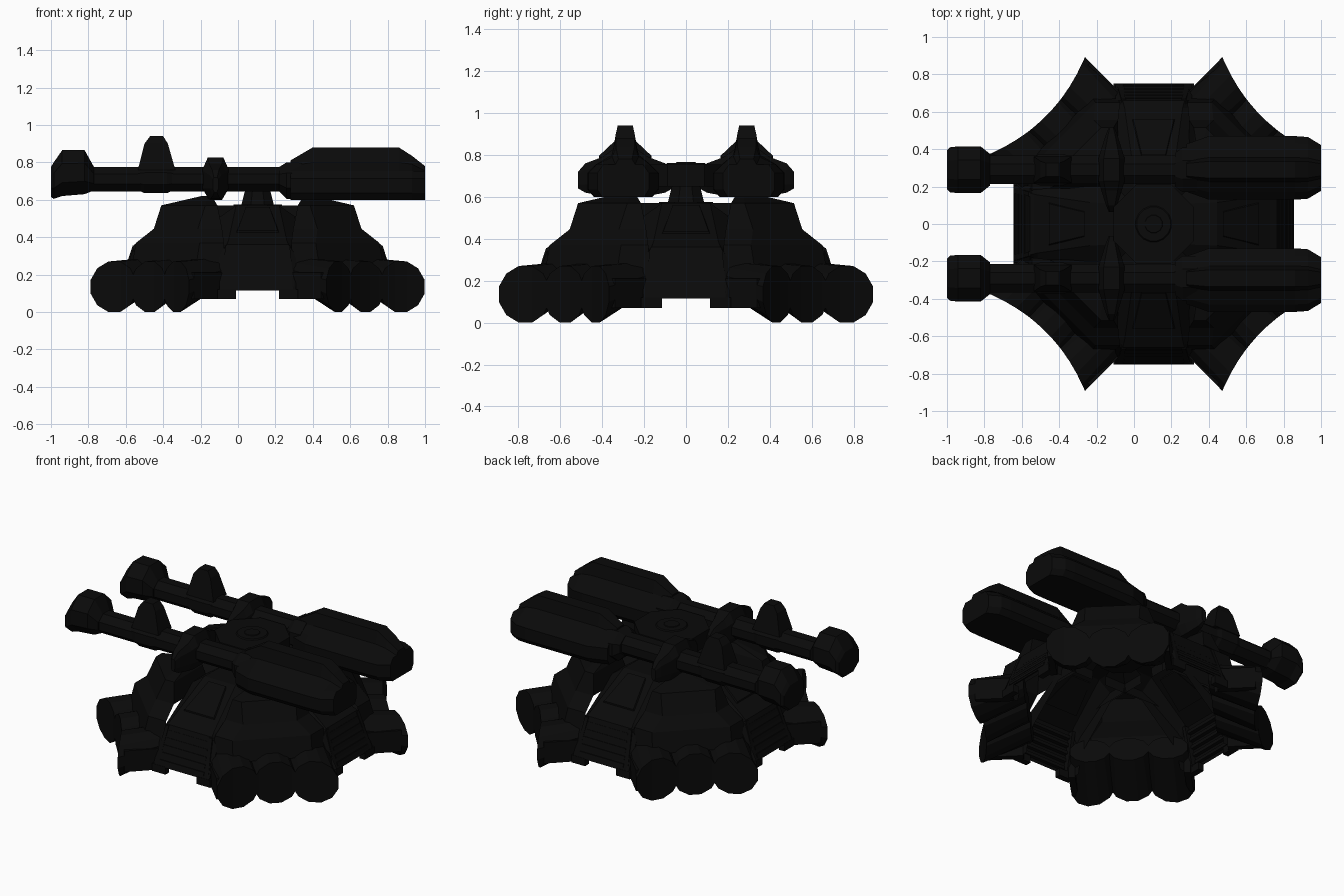
import bpy, bmesh, math

if "Cube" in bpy.data.objects:
    bpy.data.objects.remove(bpy.data.objects["Cube"])

CX = 0.105      # base centre along x
GY = 0.29       # gun offset from the centre line

mat = bpy.data.materials.new("dark_metal")
mat.diffuse_color = (0.003, 0.003, 0.003, 1)
mat.use_nodes = True
mat.node_tree.nodes["Principled BSDF"].inputs["Base Color"].default_value = mat.diffuse_color


def finish(name, bm):
    bmesh.ops.recalc_face_normals(bm, faces=bm.faces[:])
    me = bpy.data.meshes.new(name)
    bm.to_mesh(me)
    bm.free()
    me.materials.append(mat)
    ob = bpy.data.objects.new(name, me)
    bpy.context.collection.objects.link(ob)
    return ob


def loft(name, rings, place=lambda p: p, strip_cap=False, closed=True, caps=(True, True)):
    """Skin equal-length rings (or open strips) and cap the chosen ends."""
    bm = bmesh.new()
    vs = [[bm.verts.new(place(p)) for p in r] for r in rings]
    n = len(rings[0])
    for a, b in zip(vs, vs[1:]):
        for i in range(n if closed else n - 1):
            bm.faces.new((a[i], a[(i + 1) % n], b[(i + 1) % n], b[i]))
    if caps[0]:
        bm.faces.new(vs[0])
    if strip_cap:
        for k in range(n // 2 - 1):
            bm.faces.new((vs[-1][k], vs[-1][k + 1], vs[-1][n - 2 - k], vs[-1][n - 1 - k]))
    elif caps[1]:
        bm.faces.new(vs[-1])
    return finish(name, bm)


def ngon(n, ry, rz, cy, cz):
    """Flat-sided polygon as (y, z) pairs."""
    k = 1 / math.cos(math.pi / n)
    return [(cy + ry * k * math.cos((i + .5) * 2 * math.pi / n),
             cz + rz * k * math.sin((i + .5) * 2 * math.pi / n)) for i in range(n)]


def turned(q):
    """Quarter-turn placement about the base centre."""
    c, s = round(math.cos(q * math.pi / 2)), round(math.sin(q * math.pi / 2))
    return lambda p: (CX + c * p[0] - s * p[1], s * p[0] + c * p[1], p[2])


def disc(name, r, z0, z1, r2=None, n=8):
    rings = [[(CX + x, y, z) for x, y in ngon(n, rr, rr, 0, 0)]
             for rr, z in ((r, z0), (r2 or r, z1))]
    return loft(name, rings)


# Corner armour, a hollow shell: (z, inner edge, half size, chamfer start)
armour = [(.24, .18, .675, .33), (.37, .18, .65, .31), (.445, .19, .555, .32),
          (.57, .215, .515, .28), (.62, .245, .30, .27)]
for q in range(4):
    loft("lower_armour", [[(a, c, z), (a, b, z), (b, a, z), (c, a, z)] for z, c, a, b in armour[:3]],
         turned(q), closed=False, caps=(False, False))
    loft("upper_armour", [[(c, c, z), (a, c, z), (a, b, z), (b, a, z), (c, a, z)]
                          for z, c, a, b in armour[2:]], turned(q), caps=(False, True))

# Three round foot lobes per corner, narrowing inward, ends cut to a concave curve
for q in range(4):
    put = turned(q)
    diag = lambda p, put=put: put(((p[0] + p[1]) * .7071, (p[0] - p[1]) * .7071, p[2]))
    for t0 in (-.237, 0, .237):
        outer, inner = ngon(12, .135, .135, t0, .135), ngon(12, .12, .075, t0, .215)
        loft("foot_lobe", [[(.56, t, z) for t, z in inner],
                           [(.815 + .55 * t * t, t, z) for t, z in outer]], diag, True)
    # side walls joining the lobes to the bays
    for s in (-1, 1):
        loft("foot_wall", [[(r, s * .33, .07), (r, s * .37, .07), (r, s * .37, .21), (r, s * .33, .21)]
                           for r in (.62, .85)], diag)

# Side bays with sloping vents: (out, bottom, mid half width, mid z, top half width, top z)
bay = [(.05, .45, .2, .51, .105, .57), (.34, .45, .2, .51, .115, .57), (.62, .20, .205, .33, .155, .385),
       (.64, .08, .205, .31, .16, .372), (.66, .08, .205, .30, .165, .36), (.75, .08, .205, .11, .19, .115)]
for q in range(4):
    put = turned(q)
    loft("side_bay", [[(-.205, o, b), (-hm, o, zm), (-ht, o, zt), (ht, o, zt), (hm, o, zm), (.205, o, b)]
                      for o, b, hm, zm, ht, zt in bay], put, closed=False, caps=(False, False))
    # vent slats
    for i in range(5):
        f = .1 + i * .19
        o, z, h = .75 - .09 * f, .12 + .23 * f, .165 - .02 * f
        loft("vent_slat", [[(x, o - .02, z - .01), (x, o + .006, z - .01),
                            (x, o, z + .012), (x, o - .02, z + .012)] for x in (-h, h)], put)
    for s in (-1, 1):
        # vent frame rails
        loft("vent_rail", [[(s * (h + d), o + e, z) for d, e in
                            ((-.012, -.03), (.012, -.03), (.012, .008), (-.012, .008))]
                           for h, o, z in ((.185, .74, .11), (.16, .66, .355))], put)
        # low skirts beside the central notch
        loft("bay_skirt", [[(s * x, .71, .07), (s * x, .75, .07), (s * x, .75, .12), (s * x, .71, .12)]
                           for x in (.115, .215)], put)
    # raised wedge on the roof slope
    loft("roof_wedge", [[(-h, o, z - .01), (h, o, z - .01), (h * .9, o, z + .01), (-h * .9, o, z + .01)]
                        for o, h, z in ((.37, .07, .552), (.56, .12, .425))], put)

# Pivot
disc("pivot_base", .13, .5, .575)
disc("pivot_pillar", .09, .56, .67, .062)
disc("gun_hub", .215, .65, .755)
disc("hub_ring", .10, .75, .762, .09, 16)
disc("hub_cap", .05, .758, .766, .045, 12)


def tube(name, s, stations, n=8):
    """Octagonal body along x: (x, half y, bottom z, top z)."""
    rings = [[(x, s * y, z) for y, z in ngon(n, hy, (t - b) / 2, GY, (t + b) / 2)]
             for x, hy, b, t in stations]
    return loft(name, rings)


for s in (-1, 1):
    tube("barrel", s, [(-.8, .075, .645, .775), (.32, .075, .645, .775)])
    tube("muzzle", s, [(-1, .105, .615, .775), (-.985, .12, .605, .80), (-.94, .125, .62, .865),
                       (-.82, .125, .63, .865), (-.77, .085, .65, .775)])
    tube("sight_collar", s, [(-.54, .07, .655, .775), (-.5, .085, .635, .79),
                             (-.38, .085, .635, .79), (-.34, .07, .655, .775)])
    # upright fin
    loft("sight_fin", [[(x0, s * (GY - h), z), (x1, s * (GY - h), z),
                        (x1, s * (GY + h), z), (x0, s * (GY + h), z)]
                       for x0, x1, h, z in ((-.535, -.335, .07, .76), (-.50, -.375, .045, .90),
                                            (-.47, -.40, .036, .94))])
    # wide thin collar across the barrel
    wing = [(-.225, .64, .72, .015), (-.19, .62, .76, .03), (-.11, .605, .79, .055), (-.06, .60, .825, .07),
            (.06, .60, .825, .07), (.11, .605, .79, .055), (.19, .62, .76, .03), (.225, .64, .72, .015)]
    loft("wing_collar", [[(-.12 + k * w, s * (GY + d), z) for k, z in
                          ((-.5, b), (.5, b), (1, .66), (1, .70 + (t - .7) * .5), (.6, t),
                           (-.6, t), (-1, .70 + (t - .7) * .5), (-1, .66))] for d, b, t, w in wing])
    tube("breech_ring", s, [(.22, .09, .645, .775), (.26, .12, .605, .80), (.34, .12, .605, .80)])
    # rear housing with narrow raised spine: (x, width scale, ridge z, shoulder z)
    rings = []
    for x, w, ridge, sh in ((.28, .75, .81, .78), (.40, 1, .88, .80), (.86, 1, .88, .80),
                            (.93, .97, .835, .79), (1, .72, .78, .755)):
        r = [(y * w, z) for y, z in ((.14, .60), (.17, .635), (.17, .715), (.13, .755), (.065, sh), (.045, ridge))]
        r += [(-y, z) for y, z in reversed(r)]
        rings.append([(x, s * (GY + y + (.01 if abs(y) > .09 else 0)), z) for y, z in r])
    loft("rear_housing", rings)
